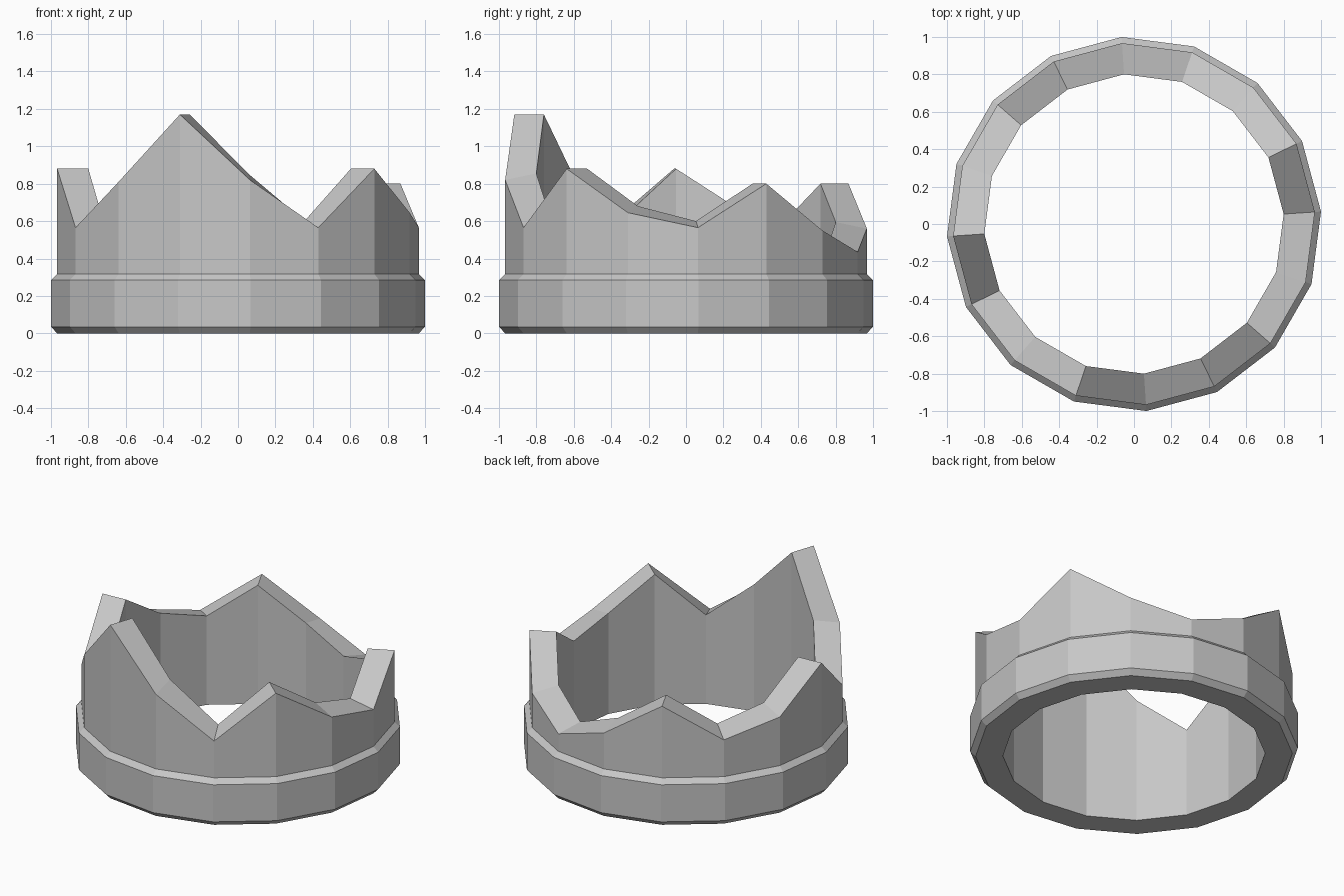
import bpy
import bmesh
from math import cos, sin, radians, tau

cube = bpy.data.objects.get("Cube")
if cube:
    bpy.data.objects.remove(cube, do_unlink=True)

SIDES = 16
TURN = radians(3.8)
BAND_R, WALL_R, INNER_R = 1.002, 0.969, 0.802
SEAM_Z = 0.317

# One plain stone grey for everything
stone = bpy.data.materials.new("stone_grey")
stone.use_nodes = True
grey = (0.57, 0.57, 0.57, 1)
stone.diffuse_color = grey
shader = next(n for n in stone.node_tree.nodes if n.type == "BSDF_PRINCIPLED")
shader.inputs["Base Color"].default_value = grey


def loft(name, rings):
    """Skin a list of (radius, height) rings; height is a number or one per corner."""
    bm = bmesh.new()
    loops = []
    for radius, height in rings:
        heights = height if isinstance(height, list) else [height] * SIDES
        loop = []
        for i, z in enumerate(heights):
            a = TURN + tau * i / SIDES
            loop.append(bm.verts.new((radius * cos(a), radius * sin(a), z)))
        loops.append(loop)
    for low, high in zip(loops, loops[1:]):
        for i in range(SIDES):
            j = (i + 1) % SIDES
            bm.faces.new((low[i], low[j], high[j], high[i]))
    mesh = bpy.data.meshes.new(name)
    bm.to_mesh(mesh)
    bm.free()
    mesh.materials.append(stone)
    obj = bpy.data.objects.new(name, mesh)
    bpy.context.collection.objects.link(obj)
    return obj


# Base band with chamfered lower and upper rims
loft("base_band", [
    (INNER_R, SEAM_Z),
    (INNER_R, 0),
    (WALL_R, 0),
    (BAND_R, 0.035),
    (BAND_R, 0.285),
    (WALL_R, SEAM_Z),
])

# Broken wall: jagged rim heights, counter-clockwise from the +x corner
outer_rim = [0.565, 0.80, 0.55, 0.435, 0.56, 0.80, 0.565, 0.645,
             0.88, 0.565, 0.81, 1.17, 0.82, 0.565, 0.88, 0.645]
# Inner rim lies level at the peaks and slightly higher elsewhere
peaks = {1, 5, 8, 11, 14}
inner_rim = [z if i in peaks else z + 0.035 for i, z in enumerate(outer_rim)]
loft("broken_wall", [
    (WALL_R, SEAM_Z),
    (WALL_R, outer_rim),
    (INNER_R, inner_rim),
    (INNER_R, SEAM_Z),
])
